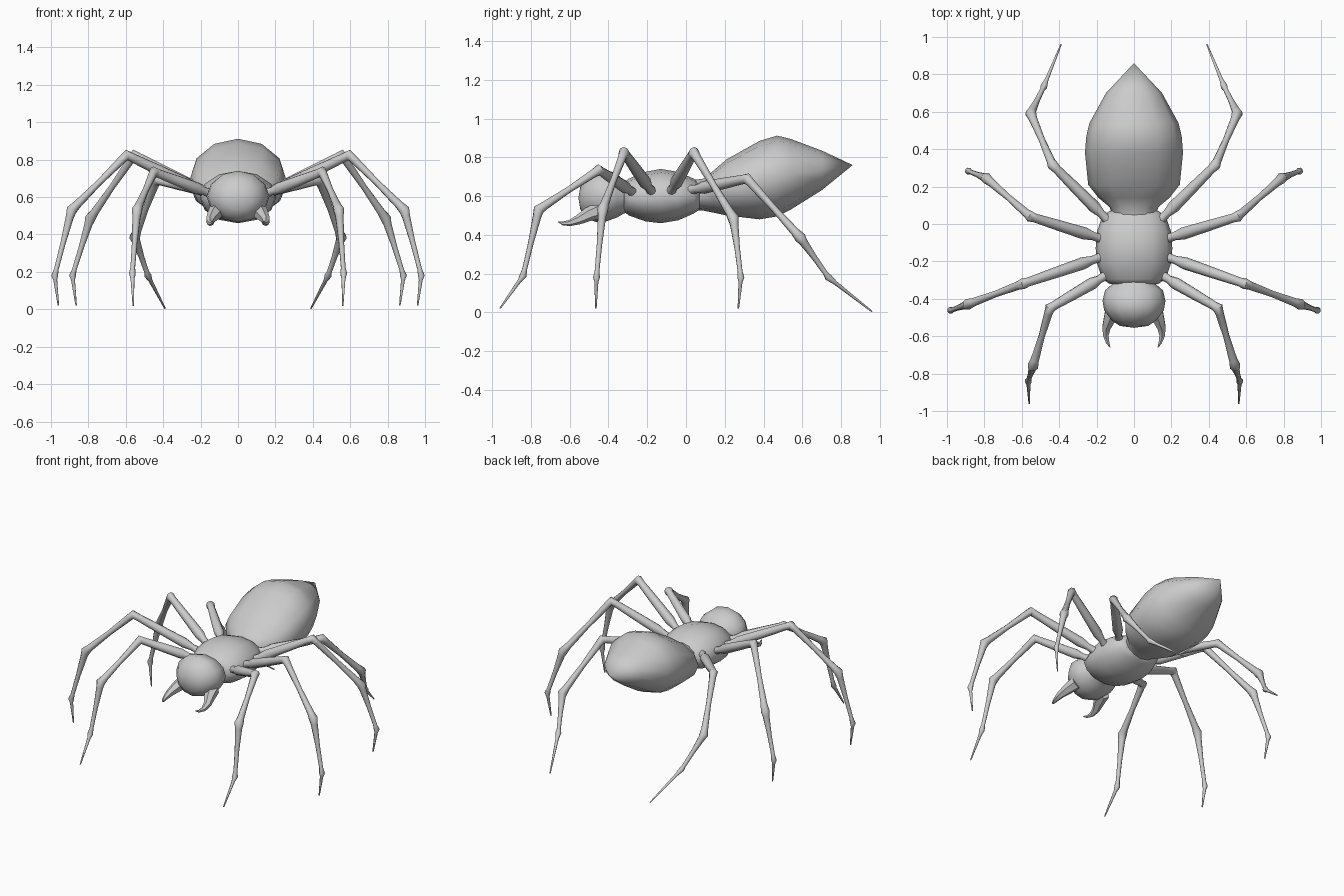
import bpy
import bmesh
from math import sin, cos, tau, radians
from mathutils import Vector

cube = bpy.data.objects.get("Cube")
if cube:
    bpy.data.objects.remove(cube)


def skin(name, rings, smooth=55):
    """Join rings of points into a closed, smooth-shaded object."""
    bm = bmesh.new()
    loops = [[bm.verts.new(p) for p in ring] for ring in rings]
    for a, b in zip(loops, loops[1:]):
        n = len(a)
        for i in range(n):
            j = (i + 1) % n
            bm.faces.new((a[i], a[j], b[j], b[i]))
    bm.faces.new(loops[0])
    bm.faces.new(loops[-1])
    bmesh.ops.remove_doubles(bm, verts=bm.verts, dist=0.0005)
    bmesh.ops.recalc_face_normals(bm, faces=bm.faces)
    mesh = bpy.data.meshes.new(name)
    bm.to_mesh(mesh)
    bm.free()
    obj = bpy.data.objects.new(name, mesh)
    bpy.context.collection.objects.link(obj)
    bpy.ops.object.select_all(action="DESELECT")
    obj.select_set(True)
    bpy.context.view_layer.objects.active = obj
    bpy.ops.object.shade_smooth_by_angle(angle=radians(smooth))
    return obj


def body_part(name, sections, sides=12):
    """Loft ellipses along y; each section is y, half width, bottom, top."""
    rings = []
    for y, w, low, high in sections:
        mid, h = (low + high) / 2, (high - low) / 2
        rings.append([(w * sin(tau * i / sides), y, mid + h * cos(tau * i / sides))
                      for i in range(sides)])
    return skin(name, rings)


def tube(name, path, radii, sides=8):
    """Tapered tube through the path, rings turned to the bisecting direction."""
    pts = [Vector(p) for p in path]
    rings = []
    for k, (p, r) in enumerate(zip(pts, radii)):
        before = (p - pts[k - 1]).normalized() if k else Vector()
        after = (pts[k + 1] - p).normalized() if k < len(pts) - 1 else Vector()
        d = (before + after).normalized()
        # Reference axis points sideways along the leg's bending plane
        u = d.cross(Vector((pts[-1] - pts[0]).cross(Vector((0, 0, 1))))).normalized()
        v = d.cross(u)
        rings.append([p + r * (u * cos(tau * i / sides) + v * sin(tau * i / sides))
                      for i in range(sides)])
    return skin(name, rings)


# Body
body_part("abdomen", [
    (0.02, 0.11, 0.53, 0.68), (0.09, 0.13, 0.525, 0.69), (0.14, 0.19, 0.515, 0.73),
    (0.21, 0.245, 0.50, 0.79), (0.38, 0.262, 0.48, 0.885), (0.47, 0.255, 0.495, 0.912),
    (0.54, 0.238, 0.53, 0.895), (0.70, 0.15, 0.63, 0.835), (0.86, 0, 0.76, 0.76)])
body_part("thorax", [
    (-0.32, 0.13, 0.52, 0.67), (-0.295, 0.17, 0.50, 0.69), (-0.21, 0.198, 0.47, 0.725),
    (-0.13, 0.205, 0.46, 0.74), (-0.04, 0.198, 0.475, 0.725), (0.04, 0.17, 0.51, 0.69),
    (0.07, 0.13, 0.53, 0.67)])
body_part("head", [
    (-0.29, 0.11, 0.52, 0.67), (-0.32, 0.115, 0.51, 0.68), (-0.355, 0.155, 0.49, 0.715),
    (-0.41, 0.168, 0.47, 0.735), (-0.46, 0.16, 0.465, 0.74), (-0.515, 0.12, 0.485, 0.70),
    (-0.545, 0.075, 0.53, 0.65), (-0.555, 0, 0.59, 0.59)])

# Joints of each leg: hip, knee, ankle, foot joint, tip
LEGS = {
    "front": [(0.15, -0.275, 0.62), (0.45, -0.45, 0.735), (0.54, -0.76, 0.53),
              (0.565, -0.84, 0.19), (0.56, -0.96, 0.02)],
    "mid_front": [(0.17, -0.175, 0.62), (0.595, -0.32, 0.825), (0.89, -0.43, 0.53),
                  (0.98, -0.462, 0.18), (0.96, -0.465, 0.02)],
    "mid_rear": [(0.17, -0.08, 0.62), (0.555, 0.04, 0.825), (0.79, 0.245, 0.485),
                 (0.885, 0.283, 0.18), (0.865, 0.27, 0.02)],
    "rear": [(0.14, 0.02, 0.63), (0.435, 0.315, 0.69), (0.552, 0.59, 0.385),
             (0.482, 0.735, 0.18), (0.39, 0.96, 0.004)],
}

# Leg thickness: bone number, fraction along it, radius
PROFILE = [
    (0, 0, 0.026), (0, 0.12, 0.022), (0, 0.24, 0.033), (0, 0.6, 0.029), (0, 0.93, 0.024),
    (1, 0, 0.029), (1, 0.08, 0.023), (1, 0.5, 0.017), (1, 0.9, 0.023),
    (2, 0, 0.030), (2, 0.1, 0.023), (2, 0.5, 0.015), (2, 0.9, 0.013),
    (3, 0, 0.019), (3, 0.15, 0.011), (3, 1, 0.004)]

for side, sx in (("left", 1), ("right", -1)):
    for place, joints in LEGS.items():
        bones = [Vector((sx * x, y, z)) for x, y, z in joints]
        path = [bones[b].lerp(bones[b + 1], t) for b, t, r in PROFILE]
        tube(f"{side}_{place}_leg", path, [r for b, t, r in PROFILE])

    # Hooked fang below the face
    fang = [(0.11, -0.44, 0.53), (0.13, -0.505, 0.505), (0.148, -0.555, 0.478),
            (0.15, -0.6, 0.461), (0.14, -0.635, 0.459), (0.128, -0.66, 0.468)]
    tube(f"{side}_fang", [(sx * x, y, z) for x, y, z in fang],
         [0.045, 0.036, 0.025, 0.016, 0.010, 0.002], sides=6)
